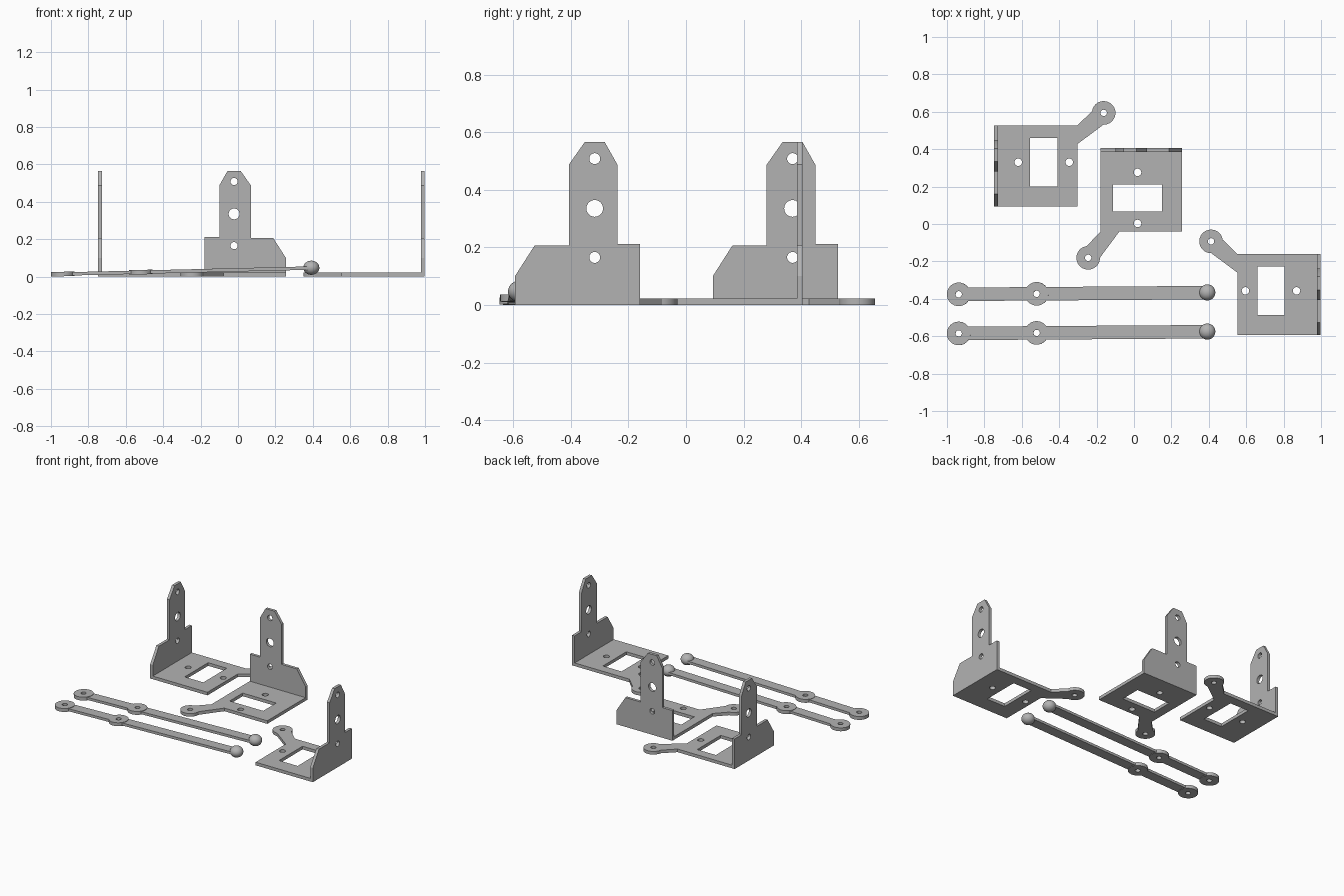
import bpy, bmesh, math
from mathutils import Matrix, Vector

cube = bpy.data.objects.get("Cube")
if cube:
    bpy.data.objects.remove(cube, do_unlink=True)

grey = bpy.data.materials.new("plain_grey")
grey.use_nodes = True
COLOUR = (0.45, 0.45, 0.45, 1)
grey.diffuse_color = COLOUR
grey.node_tree.nodes["Principled BSDF"].inputs["Base Color"].default_value = COLOUR


def circle(cx, cy, r, start=0.0, end=math.tau, n=32):
    """Points on an arc; a full turn leaves out the repeated last point."""
    full = abs(end - start - math.tau) < 1e-6
    steps = n if full else n - 1
    return [(cx + r * math.cos(start + (end - start) * i / steps),
             cy + r * math.sin(start + (end - start) * i / steps)) for i in range(n)]


def rectangle(x0, y0, x1, y1):
    return [(x0, y0), (x1, y0), (x1, y1), (x0, y1)]


def finish(obj):
    obj.data.materials.clear()
    obj.data.materials.append(grey)
    bpy.ops.object.select_all(action='DESELECT')
    obj.select_set(True)
    bpy.context.view_layer.objects.active = obj
    bpy.ops.object.shade_smooth_by_angle(angle=math.radians(30))


def sheet(name, loops, thickness, matrix):
    """Cut sheet: first loop is the outline, the rest are holes; from 0 to thickness."""
    curve = bpy.data.curves.new(name + "_profile", 'CURVE')
    curve.dimensions = '2D'
    curve.fill_mode = 'BOTH'
    curve.extrude = thickness / 2
    for loop in loops:
        spline = curve.splines.new('POLY')
        spline.points.add(len(loop) - 1)
        for point, (x, y) in zip(spline.points, loop):
            point.co = (x, y, 0, 1)
        spline.use_cyclic_u = True
    temp = bpy.data.objects.new(name + "_profile", curve)
    bpy.context.collection.objects.link(temp)
    graph = bpy.context.evaluated_depsgraph_get()
    mesh = bpy.data.meshes.new_from_object(temp.evaluated_get(graph))
    bpy.data.objects.remove(temp, do_unlink=True)
    bpy.data.curves.remove(curve)

    bm = bmesh.new()
    bm.from_mesh(mesh)
    bmesh.ops.remove_doubles(bm, verts=bm.verts, dist=1e-5)
    bm.transform(matrix @ Matrix.Translation((0, 0, thickness / 2)))
    bmesh.ops.recalc_face_normals(bm, faces=bm.faces)
    bm.to_mesh(mesh)
    bm.free()
    mesh.name = name
    obj = bpy.data.objects.new(name, mesh)
    bpy.context.collection.objects.link(obj)
    finish(obj)


def frame(origin, a, b, c):
    """Matrix taking the local axes to a, b and c."""
    m = Matrix((a, b, c)).transposed().to_4x4()
    m.translation = Vector(origin)
    return m


WIDTH, DEPTH, WALL, FLOOR = 0.434, 0.445, 0.02, 0.022
RING, PIN = 0.063, 0.017
UP = Vector((0, 0, 1))


def bracket(name, origin, across, out):
    across, out = Vector(across), Vector(out)
    # Base plate with a diagonal arm ending in a ring
    eye = Vector((-0.067, 0.586))
    arm_a, arm_b = Vector((-0.075, 0.53)), Vector((-0.004, 0.585))
    start = math.atan2(*(arm_b - eye).yx)
    end = math.atan2(*(arm_a - eye).yx) % math.tau
    outline = [(0, DEPTH), (0, WALL), (WIDTH, WALL), (WIDTH, DEPTH), (0.1, DEPTH)]
    outline += circle(*eye, RING, start, end)
    sheet(name + "_base_plate",
          [outline, rectangle(0.066, 0.193, 0.327, 0.338),
           circle(0.197, 0.129, 0.02), circle(0.197, 0.402, 0.02),
           circle(*eye, PIN)],
          FLOOR, frame(origin, across, out, UP))
    # Upright wall with a stepped, chamfered tower
    tower = [(0, 0), (WIDTH, 0), (WIDTH, 0.1), (0.366, 0.206), (0.247, 0.206),
             (0.247, 0.487), (0.192, 0.565), (0.122, 0.565), (0.078, 0.487),
             (0.078, 0.212), (0, 0.212)]
    sheet(name + "_wall",
          [tower, circle(0.157, 0.165, 0.019), circle(0.157, 0.335, 0.029),
           circle(0.157, 0.508, 0.019)],
          WALL, frame(origin, across, UP, out))


bracket("middle_bracket", (-0.178, 0.405, 0), (1, 0, 0), (0, -1, 0))
bracket("right_bracket", (-0.748, 0.527, 0), (0, -1, 0), (1, 0, 0))
bracket("left_bracket", (0.998, -0.16, 0), (0, -1, 0), (-1, 0, 0))


def link(name, y):
    # Slightly tilted arm: local x runs from the end ring to the ball
    along = Vector((1.33, 0.009, 0.032)).normalized()
    side = UP.cross(along).normalized()
    normal = along.cross(side)
    origin = Vector((-0.937, y, 0.0015))
    middle, tip = 0.417, 1.33
    sheet(name + "_bar",
          [rectangle(0.025, -0.036, tip - 0.01, 0.036), circle(middle, 0, PIN + 0.003)],
          0.018, frame(origin + normal * 0.003, along, side, normal))
    for part, x in (("_end_ring", 0), ("_middle_ring", middle)):
        sheet(name + part, [circle(x, 0, RING), circle(x, 0, PIN)],
              0.024, frame(origin, along, side, normal))
    # Ball tip
    bpy.ops.mesh.primitive_uv_sphere_add(segments=32, ring_count=16, radius=1)
    ball = bpy.context.object
    ball.name = name + "_ball"
    ball.data.transform(Matrix.Translation((0.392, y + 0.01, 0.047))
                        @ Matrix.Diagonal((0.043, 0.043, 0.038, 1)))
    finish(ball)


link("back_link", -0.376)
link("front_link", -0.585)
